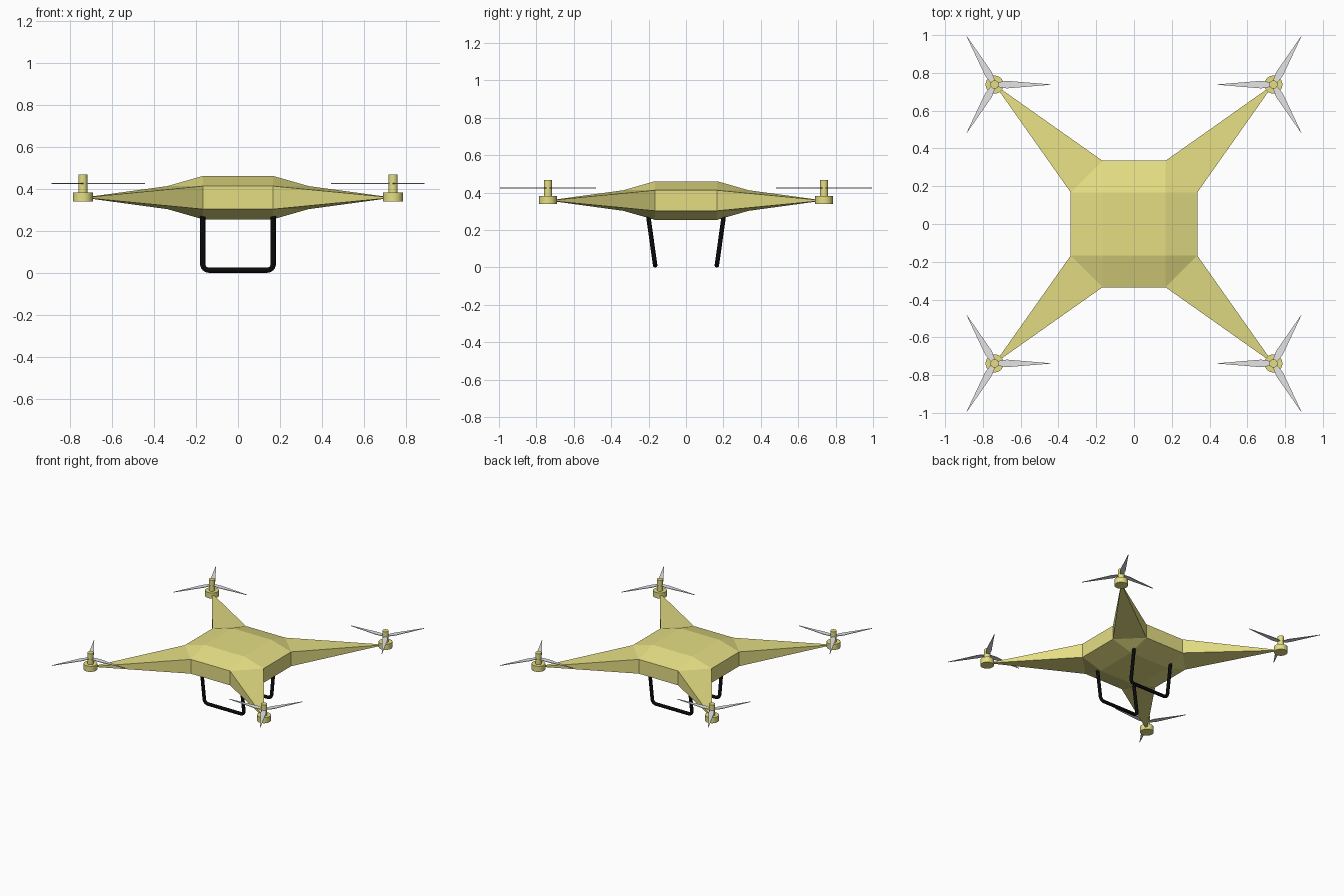
import bpy, bmesh, math
from mathutils import Vector, Matrix

if "Cube" in bpy.data.objects:
    bpy.data.objects.remove(bpy.data.objects["Cube"])


def material(name, rgb):
    m = bpy.data.materials.new(name)
    m.diffuse_color = (*rgb, 1)
    m.use_nodes = True
    m.node_tree.nodes["Principled BSDF"].inputs["Base Color"].default_value = m.diffuse_color
    return m


OLIVE = material("olive_yellow", (0.78, 0.73, 0.23))
GREY = material("light_grey", (0.78, 0.78, 0.78))
BLACK = material("black", (0.003, 0.003, 0.003))


def finish(name, bm, mat, smooth=False):
    bmesh.ops.recalc_face_normals(bm, faces=bm.faces)
    me = bpy.data.meshes.new(name)
    bm.to_mesh(me)
    bm.free()
    me.materials.append(mat)
    ob = bpy.data.objects.new(name, me)
    bpy.context.collection.objects.link(ob)
    if smooth:
        bpy.ops.object.select_all(action='DESELECT')
        ob.select_set(True)
        bpy.context.view_layer.objects.active = ob
        bpy.ops.object.shade_smooth_by_angle(angle=math.radians(40))
    return ob


# Body shell with four tapered arms, built by quarter turns
I, O, MID, ROTOR = 0.167, 0.335, 0.358, 0.738
bm = bmesh.new()
quarters = []
for k in range(4):
    turn = Matrix.Rotation(k * math.pi / 2, 3, 'Z')
    v = lambda x, y, z: bm.verts.new(turn @ Vector((x, y, z)))
    q = {"tip": v(ROTOR, ROTOR, MID)}
    for s in (1, -1):
        q["a", s] = v(I, I, MID + s * 0.103)
        q["b", s] = v(O, I, MID + s * 0.055)
        q["c", s] = v(I, O, MID + s * 0.055)
    quarters.append(q)
for k, q in enumerate(quarters):
    p = quarters[k - 1]
    for s in (1, -1):
        bm.faces.new((p["a", s], p["c", s], q["b", s], q["a", s]))   # sloped side
        bm.faces.new((q["a", s], q["b", s], q["c", s]))              # corner
        bm.faces.new((q["b", s], q["tip"], q["c", s]))               # arm top or bottom
    for n in "bc":
        bm.faces.new((q[n, -1], q["tip"], q[n, 1]))                  # arm wall
    bm.faces.new((p["c", -1], q["b", -1], q["b", 1], p["c", 1]))     # body wall
for s in (1, -1):
    bm.faces.new([q["a", s] for q in quarters])
finish("body_and_arms", bm, OLIVE)


# Motors, shafts and three-bladed rotors
def cylinder(name, x, y, r, z0, z1):
    bm = bmesh.new()
    bmesh.ops.create_cone(bm, cap_ends=True, segments=24, radius1=r, radius2=r,
                          depth=z1 - z0,
                          matrix=Matrix.Translation((x, y, (z0 + z1) / 2)))
    finish(name, bm, OLIVE, True)


BLADE = [(0, -0.010), (0.065, -0.020), (0.295, -0.001),
         (0.295, 0.001), (0.065, 0.020), (0, 0.010)]
for sx in (-1, 1):
    for sy in (-1, 1):
        x, y = sx * ROTOR, sy * ROTOR
        tag = ("left" if sx < 0 else "right") + ("_front" if sy < 0 else "_back")
        cylinder("motor_" + tag, x, y, 0.048, 0.34, 0.383)
        cylinder("shaft_" + tag, x, y, 0.022, 0.38, 0.467)
        bm = bmesh.new()
        for i in range(3):
            turn = Matrix.Rotation(i * math.tau / 3, 3, 'Z')
            rings = []
            for z in (0.423, 0.427):
                ring = []
                for bx, by in BLADE:
                    w = turn @ Vector((bx, by, 0))
                    ring.append(bm.verts.new((x - sx * w.x, y + w.y, z)))
                rings.append(ring)
                bm.faces.new(ring)
            lo, hi = rings
            for j in range(6):
                n = (j + 1) % 6
                bm.faces.new((lo[j], lo[n], hi[n], hi[j]))
        finish("rotor_" + tag, bm, GREY)


# Landing legs: a bent tube with rounded corners, leaning inwards to the ground
R, BEND, HALF = 0.0125, 0.03, 0.168
half = [(HALF, 0.275)]
for i in range(7):
    t = i / 6 * math.pi / 2
    half.append((HALF - BEND + BEND * math.cos(t), R + BEND - BEND * math.sin(t)))
path = half + [(-px, pz) for px, pz in reversed(half)]
for s, tag in ((-1, "front"), (1, "back")):
    cu = bpy.data.curves.new("leg_path", 'CURVE')
    cu.dimensions = '3D'
    cu.bevel_depth = R
    cu.bevel_resolution = 3
    cu.use_fill_caps = True
    sp = cu.splines.new('POLY')
    sp.points.add(len(path) - 1)
    for pt, (px, pz) in zip(sp.points, path):
        pt.co = (px, s * (0.165 + 0.14 * (pz - R)), pz, 1)
    cu.materials.append(BLACK)
    leg = bpy.data.objects.new("landing_leg_" + tag, cu)
    bpy.context.collection.objects.link(leg)
